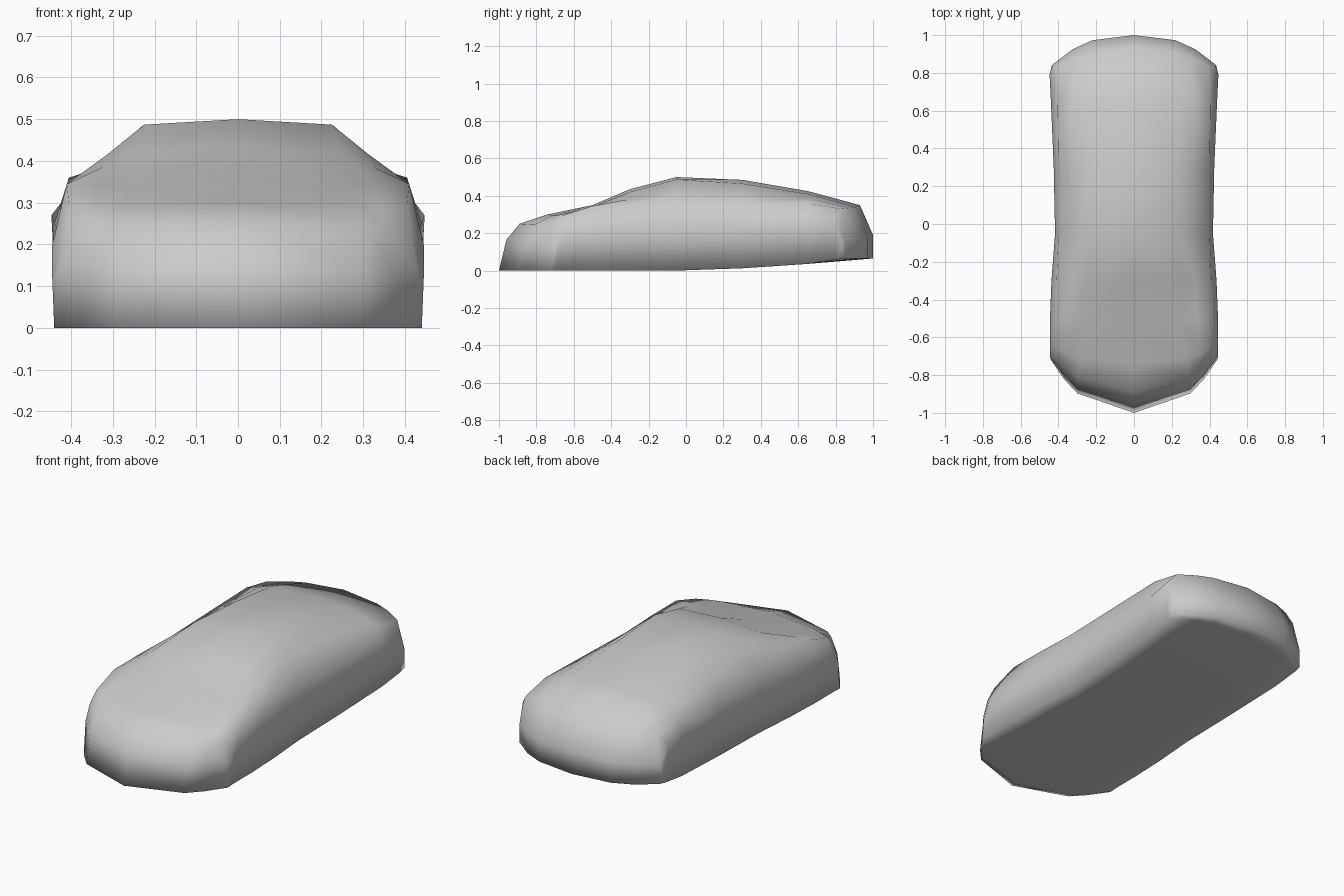
import bpy, bmesh

cube = bpy.data.objects.get("Cube")
if cube:
    bpy.data.objects.remove(cube, do_unlink=True)

# One grey paint for the whole shell
paint = bpy.data.materials.new("grey_paint")
paint.use_nodes = True
grey = (0.6, 0.6, 0.6, 1)
paint.diffuse_color = grey
paint.node_tree.nodes["Principled BSDF"].inputs["Base Color"].default_value = grey

# Stations from nose to tail:
# y, plan bow, half width, waist z, belt x, belt z, roof edge x, roof edge z, centre z
stations = [
    (-1, .28, .44, 0, .44, 0, .3, 0, 0),
    (-.96, .26, .445, .12, .43, .14, .3, .15, .165),
    (-.89, .22, .445, .18, .41, .24, .3, .245, .25),
    (-.74, .1, .445, .2, .405, .295, .28, .295, .3),
    (-.5, 0, .445, .2, .41, .345, .25, .335, .35),
    (-.3, 0, .437, .2, .41, .345, .25, .42, .435),
    (-.05, 0, .418, .2, .4, .345, .225, .487, .5),
    (.3, 0, .425, .22, .4, .355, .225, .465, .485),
    (.65, 0, .44, .25, .405, .36, .25, .41, .425),
    (.93, .14, .447, .27, .4, .33, .22, .34, .35),
    (1, .16, .435, .13, .43, .17, .22, .18, .19),
]


def half_section(y, bow, w, waist, bx, bz, ex, ez, top):
    """Half cross-section, floor centre round to roof centre, bowed in plan."""
    floor = .065 * max(y, 0) ** 1.4
    mx, mz = (bx + ex) / 2, (bz + ez) / 2
    outline = [(0, floor), (ex, floor), (mx, floor), (w - .04 * waist, floor),
               (w, waist), (bx, bz), (mx, mz), (ex, ez), (0, top)]
    side = -1 if y > 0 else 1
    return [(x, y + side * bow * (x / w) ** 2.6, z) for x, z in outline]


# Loft the left half
bm = bmesh.new()
rings = [[bm.verts.new(p) for p in half_section(*s)] for s in stations]
for a, b in zip(rings, rings[1:]):
    for i in range(len(a) - 1):
        bm.faces.new((a[i], a[i + 1], b[i + 1], b[i]))

# Close the tail between floor and upper edge
tail = rings[-1]
for i in range(3):
    bm.faces.new((tail[i], tail[i + 1], tail[7 - i], tail[8 - i]))
bm.faces.new(tail[3:6])

# Mirror to the right half and weld
copy = bmesh.ops.duplicate(bm, geom=bm.verts[:] + bm.edges[:] + bm.faces[:])["geom"]
for v in copy:
    if isinstance(v, bmesh.types.BMVert):
        v.co.x *= -1
bmesh.ops.remove_doubles(bm, verts=bm.verts[:], dist=.002)
bmesh.ops.recalc_face_normals(bm, faces=bm.faces[:])
for f in bm.faces:
    f.smooth = True

mesh = bpy.data.meshes.new("car_body")
bm.to_mesh(mesh)
bm.free()
mesh.materials.append(paint)
body = bpy.data.objects.new("car_body", mesh)
bpy.context.collection.objects.link(body)
